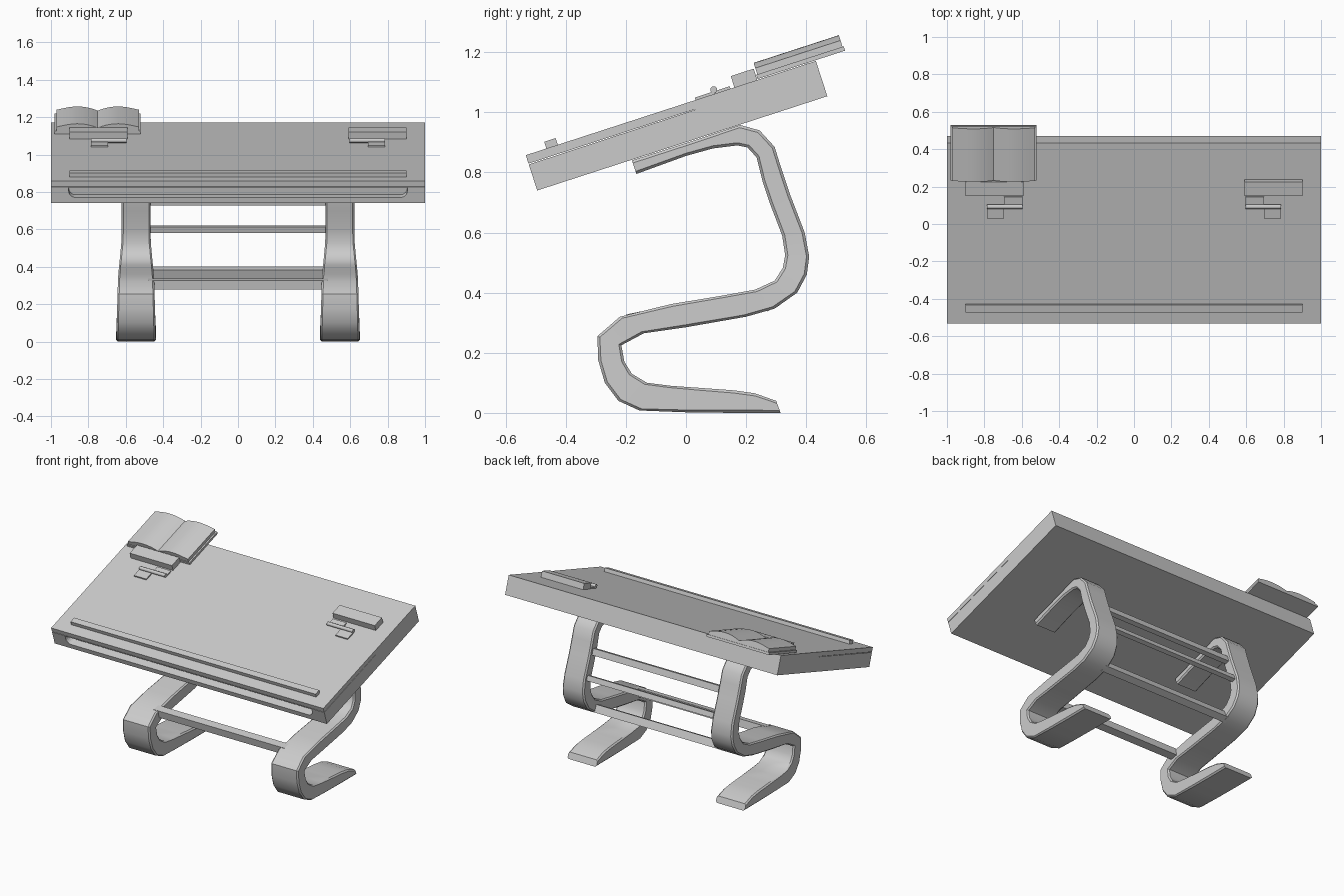
import bpy, bmesh, math
from mathutils import Matrix

if "Cube" in bpy.data.objects:
    bpy.data.objects.remove(bpy.data.objects["Cube"])

TILT = math.radians(18)
# local frame of the sloping top: x, along the slope, normal to it
TOP = Matrix.Translation((0, -0.495, 0.74)) @ Matrix.Rotation(TILT, 4, 'X')


def make(name, bm, matrix=None, smooth=None):
    bmesh.ops.recalc_face_normals(bm, faces=bm.faces[:])
    me = bpy.data.meshes.new(name)
    bm.to_mesh(me)
    bm.free()
    ob = bpy.data.objects.new(name, me)
    bpy.context.collection.objects.link(ob)
    if matrix:
        ob.matrix_world = matrix
    if smooth:
        bpy.ops.object.select_all(action='DESELECT')
        ob.select_set(True)
        bpy.context.view_layer.objects.active = ob
        bpy.ops.object.shade_smooth_by_angle(angle=math.radians(smooth))
    return ob


def loft(name, rings, matrix=None, smooth=None):
    bm = bmesh.new()
    rows = [[bm.verts.new(p) for p in r] for r in rings]
    n = len(rows[0])
    for a, b in zip(rows, rows[1:]):
        for i in range(n):
            j = (i + 1) % n
            bm.faces.new((a[i], a[j], b[j], b[i]))
    bm.faces.new(rows[0])
    bm.faces.new(rows[-1])
    return make(name, bm, matrix, smooth)


def box(name, x, y, z, matrix=TOP):
    rings = [[(a, y[0], z[0]), (a, y[1], z[0]), (a, y[1], z[1]), (a, y[0], z[1])] for a in x]
    return loft(name, rings, matrix)


# sloping desktop with a thin side slit under the front half of its board
prof = [(0, 0), (1.015, 0), (1.015, .1235), (0, .1235), (0, .094), (.583, .095), (.583, .093), (0, .091)]
desktop = loft("desktop", [[(x, u, w) for u, w in prof] for x in (-1, 1)], TOP)

# shallow recess with rounded lower corners in the front edge
w0, w1, hx, r = .032, .088, .905, .035
half = [(hx, w1)] + [(hx - r + r * math.cos(a), w0 + r - r * math.sin(a))
                     for a in (math.pi / 2 * k / 5 for k in range(6))]
outline = half + [(-x, w) for x, w in reversed(half)]
cutter = loft("recess_cutter", [[(x, u, w) for x, w in outline] for u in (-.02, .05)], TOP)
cutter.hide_render = True
cutter.hide_viewport = True
mod = desktop.modifiers.new("recess", 'BOOLEAN')
mod.operation = 'DIFFERENCE'
mod.solver = 'EXACT'
mod.object = cutter

# pencil ledge
box("pencil_ledge", (-.9, .9), (.072, .112), (.122, .147))

# book stops and little clips, mirrored
for s, side in ((-1, "left"), (1, "right")):
    box(side + "_book_stop", (s * .59, s * .9), (.73, .81), (.122, .163))
    box(side + "_clip_front_plate", (s * .695, s * .785), (.594, .66), (.122, .132))
    box(side + "_clip_back_plate", (s * .595, s * .695), (.66, .716), (.122, .132))
    pin = [[(x, .662 + .012 * math.cos(a), .137 + .012 * math.sin(a))
            for a in (math.tau * k / 10 for k in range(10))] for x in (s * .595, s * .785)]
    loft(side + "_clip_pin", pin, TOP, 40)

# open book: flat cover and two arched page blocks
box("book_cover", (-.98, -.52), (.812, 1.118), (.126, .141))
for s, side in ((-1, "left"), (1, "right")):
    arch = [(-.75 + s * .22 * t, .158 + .005 * t + .021 * math.sin(math.pi * t ** .9))
            for t in (k / 10 for k in range(11))]
    page = [(-.75, .14)] + arch + [(-.75 + s * .22, .14)]
    loft(side + "_pages", [[(x, u, w) for x, w in page] for u in (.816, 1.114)], TOP, 40)

# S-shaped legs: pairs of (y, z) points on both sides of the ribbon
PAIRS = [
    (-.18, .84, -.165, .795), (0, .898, 0, .855), (.09, .928, .09, .88), (.18, .958, .17, .89),
    (.245, .94, .205, .883), (.295, .885, .235, .85), (.315, .82, .255, .77),
    (.345, .73, .278, .70), (.395, .60, .32, .59), (.41, .52, .33, .525),
    (.402, .46, .322, .482), (.37, .40, .295, .44), (.295, .347, .23, .41),
    (.2, .32, .12, .39), (0, .285, -.05, .362), (-.14, .265, -.22, .32),
    (-.215, .225, -.295, .255), (-.205, .17, -.292, .175), (-.18, .13, -.27, .10),
    (-.13, .10, -.225, .04), (-.05, .09, -.155, .008), (.05, .083, 0, .002),
    (.16, .075, .16, 0), (.23, .065, .24, 0), (.30, .04, .315, 0)]


def half_width(z):
    if z > .55:
        return .077
    if z > .3:
        return .077 + (.55 - z) / .25 * .02
    return .097 + (.3 - z) / .3 * .01


def leg(name, s):
    rings = []
    for oy, oz, iy, iz in PAIRS:
        h = half_width((oz + iz) / 2)
        c = .009
        f = c / math.hypot(oy - iy, oz - iz)
        ring = []
        for x, t in ((-h + c, 0), (h - c, 0), (h, f), (h, 1 - f), (h - c, 1), (-h + c, 1), (-h, 1 - f), (-h, f)):
            ring.append((s * .545 + x, oy + (iy - oy) * t, oz + (iz - oz) * t))
        rings.append(ring)
    loft(name, rings, None, 35)


leg("left_leg", -1)
leg("right_leg", 1)

# crossbars between the legs: y, z, thickness, height, tilt
BARS = [("top", .297, .752, .03, .042, 18), ("upper", .357, .60, .028, .034, 20),
        ("middle", .28, .37, .045, .05, 25), ("lower", -.17, .308, .05, .05, 12)]
for nm, y, z, a, b, deg in BARS:
    m = Matrix.Translation((0, y, z)) @ Matrix.Rotation(math.radians(deg), 4, 'X')
    box(nm + "_crossbar", (-.48, .48), (-a / 2, a / 2), (-b / 2, b / 2), m)
